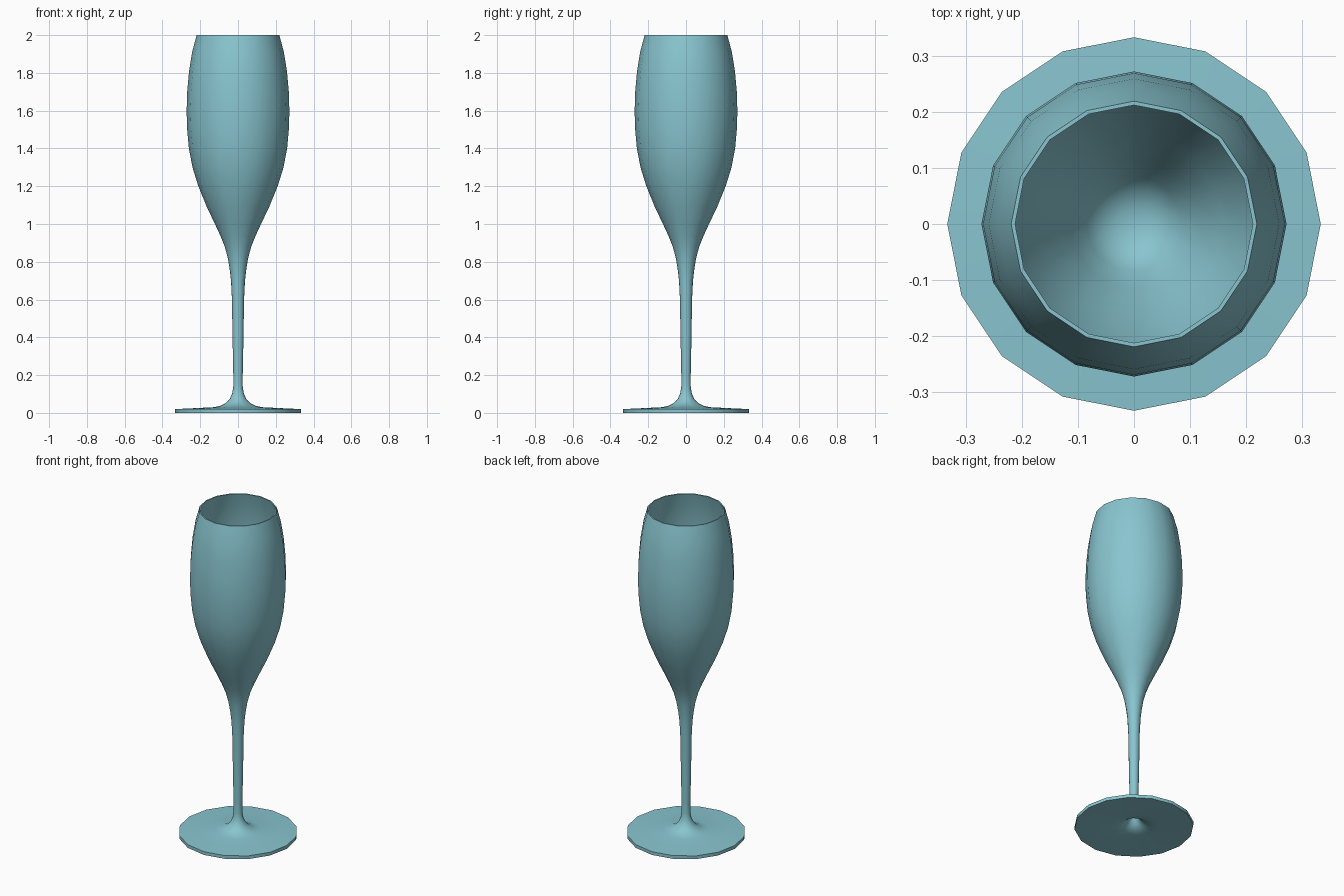
import bpy, bmesh, math

if "Cube" in bpy.data.objects:
    bpy.data.objects.remove(bpy.data.objects["Cube"])

SIDES = 16

# Half-profile (radius, height), from hollow under the foot, round the outside, into the bowl
under_foot = [(0, 0.085), (0.012, 0.08), (0.025, 0.06), (0.042, 0.036), (0.065, 0.02),
              (0.095, 0.01), (0.14, 0.005), (0.333, 0.003), (0.333, 0.0)]
foot_top = [(0.333, 0.02), (0.23, 0.025), (0.13, 0.03), (0.095, 0.037), (0.065, 0.052),
            (0.043, 0.075), (0.03, 0.105), (0.025, 0.14)]
stem = [(0.025, 0.2), (0.029, 0.4), (0.032, 0.6), (0.037, 0.7), (0.044, 0.76),
        (0.054, 0.82), (0.07, 0.88)]
bowl = [(0.092, 0.935), (0.122, 1.0), (0.165, 1.09), (0.21, 1.2), (0.241, 1.3),
        (0.26, 1.4), (0.27, 1.51), (0.272, 1.6), (0.269, 1.7), (0.259, 1.81),
        (0.243, 1.91), (0.219, 2.0)]

# Thin bowl wall: inner surface follows the outer one, closed by a rounded bottom
WALL = 0.007
inside = [(r - WALL, z) for r, z in reversed(bowl)]
inside += [(0.06, 0.905), (0.03, 0.892), (0, 0.888)]
profile = under_foot[:7] + [(0.333, 0.0)] + foot_top + stem + bowl + inside


def lathe(name, points, material):
    bm = bmesh.new()
    verts = [bm.verts.new((r, 0, z)) for r, z in points]
    edges = [bm.edges.new(pair) for pair in zip(verts, verts[1:])]
    bmesh.ops.spin(bm, geom=verts + edges, cent=(0, 0, 0), axis=(0, 0, 1),
                   angle=2 * math.pi, steps=SIDES, use_merge=True)
    bmesh.ops.remove_doubles(bm, verts=bm.verts[:], dist=0.0001)
    bmesh.ops.recalc_face_normals(bm, faces=bm.faces[:])
    mesh = bpy.data.meshes.new(name)
    bm.to_mesh(mesh)
    bm.free()
    mesh.materials.append(material)
    obj = bpy.data.objects.new(name, mesh)
    bpy.context.collection.objects.link(obj)
    bpy.context.view_layer.objects.active = obj
    obj.select_set(True)
    bpy.ops.object.shade_smooth_by_angle(angle=math.radians(50))
    return obj


glass = bpy.data.materials.new("pale_teal_glass")
glass.diffuse_color = (0.25, 0.56, 0.63, 1)
glass.use_nodes = True
glass.node_tree.nodes["Principled BSDF"].inputs["Base Color"].default_value = glass.diffuse_color

# Whole glass in one continuous surface: foot, stem and bowl
lathe("flute_glass", profile, glass)
